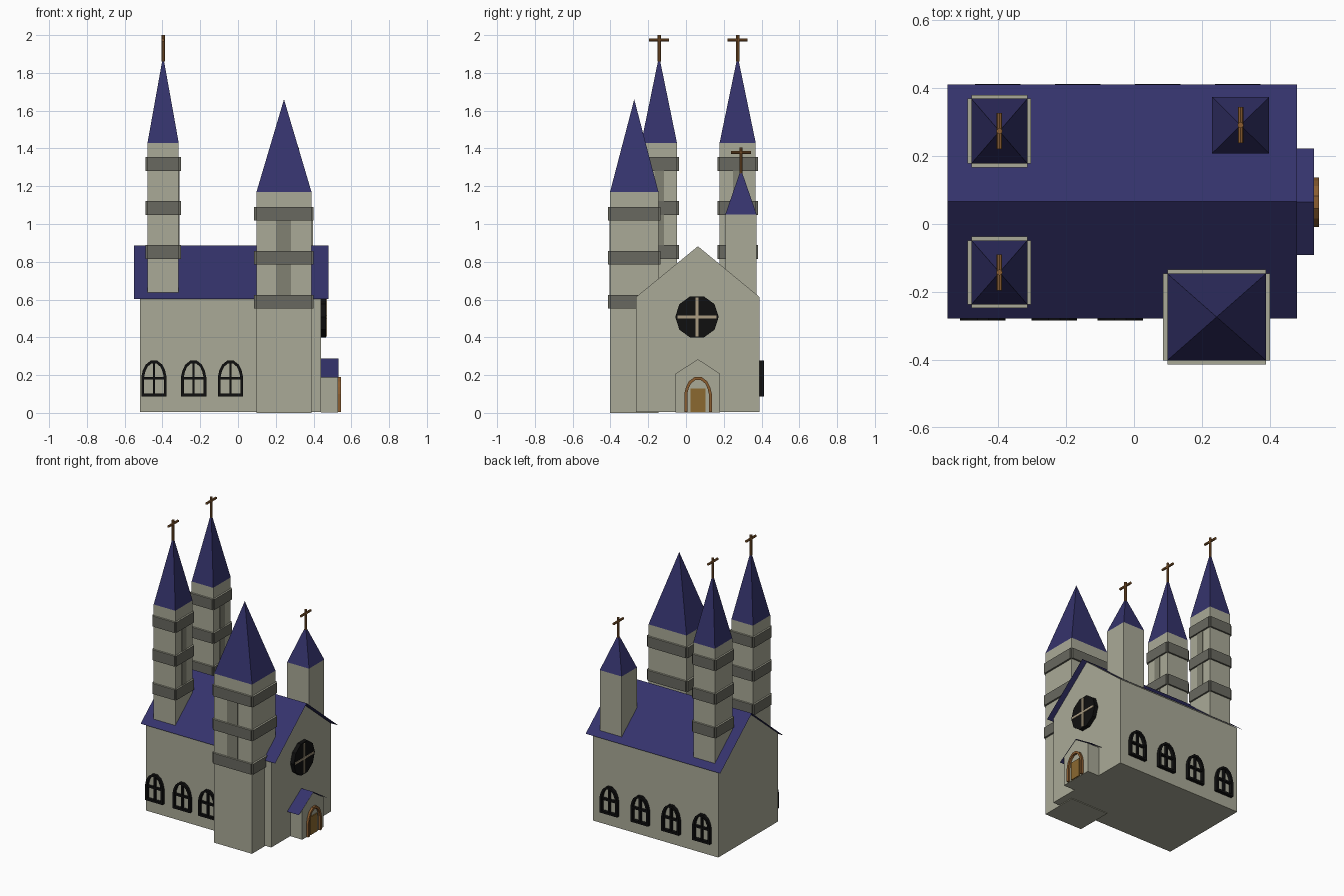
import bpy, bmesh, math
from mathutils import Vector

if "Cube" in bpy.data.objects:
    bpy.data.objects.remove(bpy.data.objects["Cube"])


def material(name, rgb):
    m = bpy.data.materials.new(name)
    m.diffuse_color = (*rgb, 1)
    m.use_nodes = True
    m.node_tree.nodes["Principled BSDF"].inputs["Base Color"].default_value = m.diffuse_color
    return m


STONE = material("stone", (0.40, 0.40, 0.31))
BAND = material("dark_stone", (0.14, 0.14, 0.115))
PANEL = material("panel_stone", (0.22, 0.22, 0.17))
SLATE = material("slate", (0.035, 0.033, 0.15))
BLACK = material("black", (0.005, 0.005, 0.005))
WOOD = material("wood", (0.26, 0.11, 0.03))
DOOR = material("door_wood", (0.26, 0.14, 0.03))
TAN = material("tan", (0.40, 0.33, 0.22))


def finish(name, bm, mat):
    bmesh.ops.recalc_face_normals(bm, faces=bm.faces)
    me = bpy.data.meshes.new(name)
    bm.to_mesh(me)
    bm.free()
    me.materials.append(mat)
    ob = bpy.data.objects.new(name, me)
    bpy.context.collection.objects.link(ob)
    return ob


def place(axis, u, z, d):
    return Vector((d, u, z)) if axis == 'X' else Vector((u, d, z))


def prism(name, pts, axis, a, b, mat):
    """Extrude a (horizontal, z) outline along X or Y from a to b."""
    bm = bmesh.new()
    f = bm.faces.new([bm.verts.new(place(axis, u, z, a)) for u, z in pts])
    ext = bmesh.ops.extrude_face_region(bm, geom=[f])
    moved = [v for v in ext['geom'] if isinstance(v, bmesh.types.BMVert)]
    bmesh.ops.translate(bm, verts=moved, vec=place(axis, 0, 0, b - a))
    return finish(name, bm, mat)


def box(name, x, y, z, mat):
    return prism(name, [(x[0], z[0]), (x[1], z[0]), (x[1], z[1]), (x[0], z[1])],
                 'Y', y[0], y[1], mat)


def arch_pts(c, w, z0, spring, top):
    h = top - spring
    right = [(1, 0), (0.88, 0.4), (0.66, 0.75), (0.25, 1)]
    half = [(c + w * u, spring + h * v) for u, v in right]
    return [(c + w, z0)] + half + [(2 * c - u, z) for u, z in reversed(half)] + [(c - w, z0)]


def arch_frame(name, c, w, z0, spring, top, t, axis, a, b, mat, sill=True):
    outer = arch_pts(c, w, z0, spring, top)
    inner = arch_pts(c, w - t, z0 + (t if sill else 0), spring, top - t)
    bm = bmesh.new()
    rings = [[bm.verts.new(place(axis, u, z, d)) for u, z in pts]
             for pts, d in ((outer, a), (outer, b), (inner, b), (inner, a))]
    n = len(outer)
    for r in range(4):
        p, q = rings[r], rings[(r + 1) % 4]
        for i in range(n if sill else n - 1):
            j = (i + 1) % n
            bm.faces.new((p[i], p[j], q[j], q[i]))
    if not sill:
        for i in (0, n - 1):
            bm.faces.new([r[i] for r in rings])
    return finish(name, bm, mat)


def roof_sheet(name, yc, half, eave, peak, x0, x1):
    bm = bmesh.new()
    a, b = [[bm.verts.new((x, y, z)) for y, z in
             ((yc - half, eave), (yc, peak), (yc + half, eave))] for x in (x0, x1)]
    for i in (0, 1):
        bm.faces.new((a[i], b[i], b[i + 1], a[i + 1]))
    return finish(name, bm, SLATE)


def spire(name, x, y, z0, z1):
    bm = bmesh.new()
    base = [bm.verts.new(p) for p in ((x[0], y[0], z0), (x[1], y[0], z0),
                                      (x[1], y[1], z0), (x[0], y[1], z0))]
    tip = bm.verts.new((sum(x) / 2, sum(y) / 2, z1))
    bm.faces.new(base)
    for i in range(4):
        bm.faces.new((base[i], base[(i + 1) % 4], tip))
    return finish(name, bm, SLATE)


def rod(name, loc, length, r, rot):
    bpy.ops.mesh.primitive_cylinder_add(vertices=8, radius=r, depth=length,
                                        location=loc, rotation=rot)
    ob = bpy.context.object
    ob.name = name
    ob.data.materials.append(WOOD)


def cross(name, x, y, z0, z1):
    rod(name + "_post", (x, y, (z0 + z1) / 2), z1 - z0, 0.009, (0, 0, 0))
    rod(name + "_arm", (x, y, z1 - 0.026), 0.106, 0.008, (math.pi / 2, 0, 0))


def band(name, x, y, z, t):
    """Four slabs, one per tower side, with light tops."""
    for side, sx, sy in (("front", x, (y[0] - t, y[0])), ("back", x, (y[1], y[1] + t)),
                         ("left", (x[0] - t, x[0]), y), ("right", (x[1], x[1] + t), y)):
        ob = box(name + "_" + side, sx, sy, z, BAND)
        ob.data.materials.append(STONE)
        for p in ob.data.polygons:
            p.material_index = int(p.normal.z > 0.9)


def tower(name, x, y, z0, z1, tip, bands=(), cross_top=None, t=0.011):
    box(name, x, y, (z0, z1), STONE)
    spire(name + "_spire", x, y, z1, tip)
    for i, z in enumerate(bands):
        band(f"{name}_band_{i}", x, y, (z, z + 0.073), t)
    if cross_top:
        cross(name + "_cross", sum(x) / 2, sum(y) / 2, tip - 0.03, cross_top)


# Hall and roof
YC = 0.063
prism("hall", [(-0.265, 0.005), (0.39, 0.005), (0.39, 0.613), (YC, 0.882), (-0.265, 0.613)],
      'X', -0.52, 0.44, STONE)
roof_sheet("hall_roof", YC + 0.003, 0.345, 0.602, 0.887, -0.55, 0.48)

# Porch
prism("porch", [(-0.055, 0.003), (0.18, 0.003), (0.18, 0.208), (YC, 0.284), (-0.055, 0.208)],
      'X', 0.44, 0.53, STONE)
roof_sheet("porch_roof", YC + 0.002, 0.157, 0.187, 0.289, 0.44, 0.531)
box("door", (0.53, 0.537), (0.025, 0.103), (0.005, 0.13), DOOR)
arch_frame("door_frame", 0.064, 0.073, 0.005, 0.10, 0.19, 0.016, 'X', 0.53, 0.545, WOOD, False)

# Towers
tower("front_tower", (0.098, 0.389), (-0.402, -0.146), 0, 1.17, 1.66,
      (0.552, 0.785, 1.018), t=0.012)
for z in (0.625, 0.858):
    box("front_tower_panel", (0.20, 0.28), (-0.406, -0.402), (z, z + 0.16), PANEL)
for name, y in (("rear_tower_a", (-0.237, -0.048)), ("rear_tower_b", (0.178, 0.369))):
    x = (-0.479, -0.314)
    tower(name, x, y, 0.60, 1.43, 1.89, (0.815, 1.048, 1.281), 2.0)
    c = sum(y) / 2
    for z in (0.888, 1.121):
        box(name + "_panel", (x[1], x[1] + 0.004), (c - 0.025, c + 0.025), (z, z + 0.16), PANEL)
tower("small_tower", (0.23, 0.398), (0.208, 0.374), 0.60, 1.05, 1.29, cross_top=1.405)

# Arched side windows: three on the front, four on the back
sides = [(x, -0.265, -0.285) for x in (-0.445, -0.235, -0.04)]
sides += [(x, 0.39, 0.413) for x in (-0.402, -0.166, 0.07, 0.306)]
for i, (c, a, b) in enumerate(sides):
    n = f"window_{i}"
    arch_frame(n + "_frame", c, 0.067, 0.087, 0.19, 0.277, 0.015, 'Y', a, b, BLACK)
    y = sorted((a, a + (b - a) * 0.8))
    box(n + "_mullion", (c - 0.006, c + 0.006), y, (0.095, 0.268), BLACK)
    box(n + "_transom", (c - 0.058, c + 0.058), y, (0.178, 0.191), BLACK)

# Round window above the porch
ring = [(0.058 + 0.115 * math.cos(math.pi * (i + 0.0) / 5 + math.pi / 10 + math.pi / 10),
         0.508 + 0.115 * math.sin(math.pi * i / 5 + math.pi / 5)) for i in range(10)]
ring = [(0.058 + 0.115 * math.cos(a), 0.508 + 0.115 * math.sin(a))
        for a in (math.pi * i / 5 for i in range(10))]
prism("round_window", ring, 'X', 0.44, 0.467, BLACK)
box("round_window_bar_v", (0.46, 0.472), (0.051, 0.065), (0.405, 0.611), TAN)
box("round_window_bar_h", (0.46, 0.472), (-0.045, 0.161), (0.501, 0.515), TAN)
